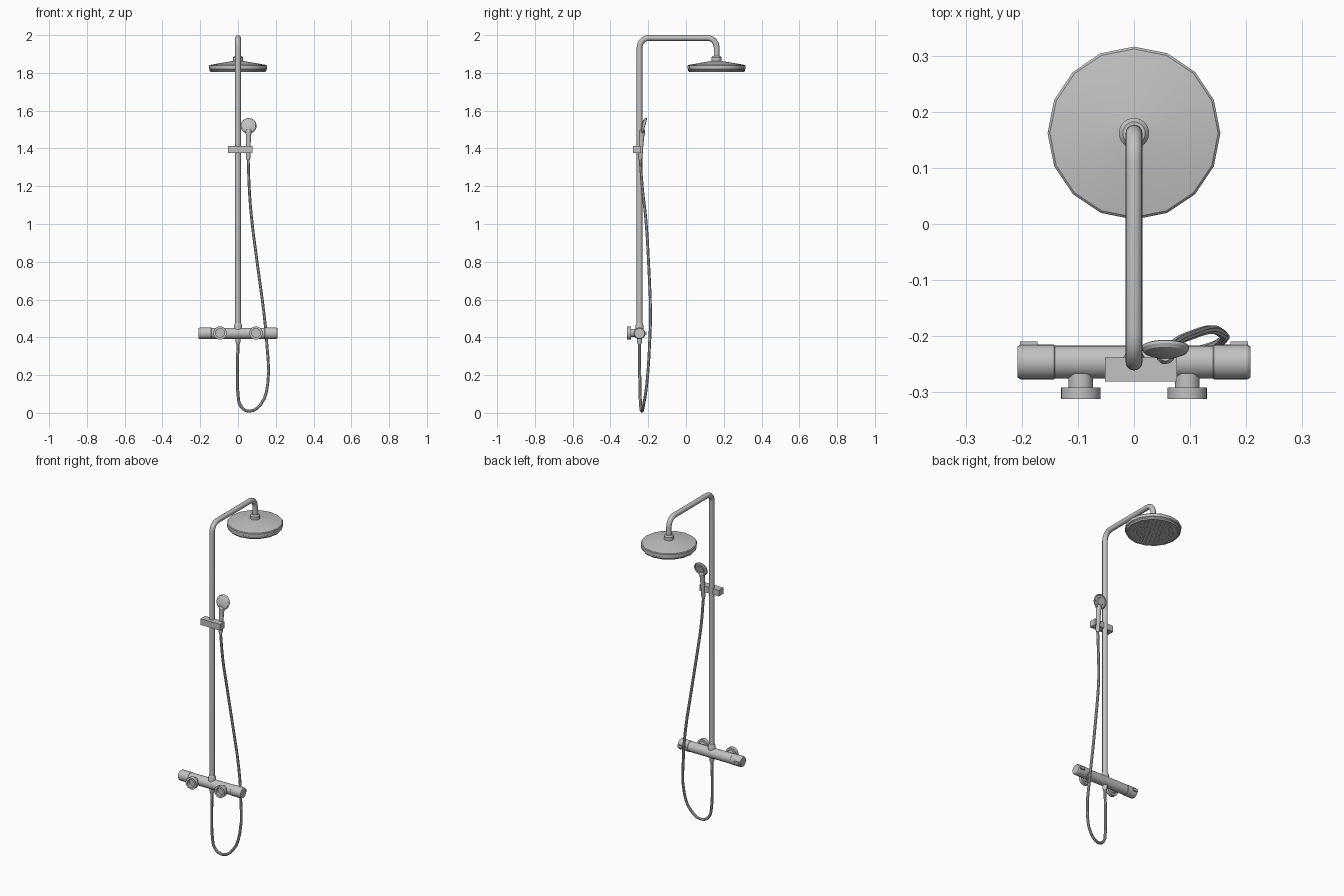
import bpy, bmesh, math
from mathutils import Matrix, Vector

if "Cube" in bpy.data.objects:
    bpy.data.objects.remove(bpy.data.objects["Cube"])

chrome = bpy.data.materials.new("chrome_grey")
chrome.diffuse_color = (0.54, 0.54, 0.54, 1)
chrome.use_nodes = True
chrome.node_tree.nodes["Principled BSDF"].inputs["Base Color"].default_value = chrome.diffuse_color


def finish(ob, angle=32):
    ob.data.materials.clear()
    ob.data.materials.append(chrome)
    bpy.ops.object.select_all(action='DESELECT')
    ob.select_set(True)
    bpy.context.view_layer.objects.active = ob
    bpy.ops.object.shade_smooth_by_angle(angle=math.radians(angle))
    return ob


def from_bmesh(name, bm):
    bmesh.ops.recalc_face_normals(bm, faces=bm.faces)
    me = bpy.data.meshes.new(name)
    bm.to_mesh(me)
    bm.free()
    ob = bpy.data.objects.new(name, me)
    bpy.context.collection.objects.link(ob)
    return finish(ob)


def lathe(name, profile, loc, rot=Matrix(), segs=24):
    """Spin (radius, height) points around local z; radius 0 closes the end."""
    bm = bmesh.new()
    rings = []
    for r, h in profile:
        n = 1 if r == 0 else segs
        rings.append([bm.verts.new((r * math.cos(math.tau * i / segs),
                                    r * math.sin(math.tau * i / segs), h)) for i in range(n)])
    for a, b in zip(rings, rings[1:]):
        for i in range(segs):
            j = (i + 1) % segs
            vs = [a[i % len(a)], a[j % len(a)], b[j % len(b)], b[i % len(b)]]
            bm.faces.new(list(dict.fromkeys(vs)))
    bm.transform(Matrix.Translation(loc) @ rot)
    return from_bmesh(name, bm)


def box(name, lo, hi):
    bm = bmesh.new()
    bmesh.ops.create_cube(bm, size=1)
    for v in bm.verts:
        v.co = [lo[k] + (v.co[k] + 0.5) * (hi[k] - lo[k]) for k in range(3)]
    return from_bmesh(name, bm)


def tube(name, pts, radius, sides=16, smooth_path=False):
    cu = bpy.data.curves.new(name, 'CURVE')
    cu.dimensions = '3D'
    cu.bevel_depth = radius
    cu.bevel_resolution = (sides - 4) // 2
    cu.use_fill_caps = True
    cu.resolution_u = 3
    sp = cu.splines.new('BEZIER' if smooth_path else 'POLY')
    if smooth_path:
        sp.bezier_points.add(len(pts) - 1)
        for p, co in zip(sp.bezier_points, pts):
            p.co = co
            p.handle_left_type = p.handle_right_type = 'AUTO'
    else:
        sp.points.add(len(pts) - 1)
        for p, co in zip(sp.points, pts):
            p.co = (*co, 1)
    tmp = bpy.data.objects.new(name + "_path", cu)
    bpy.context.collection.objects.link(tmp)
    dg = bpy.context.evaluated_depsgraph_get()
    me = bpy.data.meshes.new_from_object(tmp.evaluated_get(dg))
    bpy.data.objects.remove(tmp)
    ob = bpy.data.objects.new(name, me)
    bpy.context.collection.objects.link(ob)
    return finish(ob, 40)


PY, HY = -0.246, 0.162            # riser and shower head positions in y
ZB = 0.421                        # mixer bar height
RX = Matrix.Rotation(math.pi / 2, 4, 'Y')     # local z -> +x
RY = Matrix.Rotation(math.pi / 2, 4, 'X')     # local z -> -y

# riser pipe with two rounded bends
bend, zt = 0.05, 1.985
pts = [(0, PY, 0.44)]
for cy, start in ((PY + bend, math.pi), (HY - bend, math.pi / 2)):
    for i in range(8):
        a = start - math.pi / 2 * i / 7
        pts.append((0, cy + bend * math.cos(a), zt - bend + bend * math.sin(a)))
pts.append((0, HY, 1.87))
tube("riser_pipe", pts, 0.015)

# overhead shower
lathe("shower_head", [(0, 1.808), (0.143, 1.808), (0.146, 1.805), (0.151, 1.812), (0.151, 1.819),
                      (0.154, 1.821), (0.154, 1.838), (0.15, 1.842), (0.027, 1.863), (0, 1.863)],
      (0, HY, 0), segs=16)
lathe("shower_head_collar", [(0, 1.86), (0.027, 1.86), (0.027, 1.882), (0.02, 1.89), (0, 1.89)],
      (0, HY, 0))

# spray nozzles under the overhead shower
bm = bmesh.new()
for ring in range(1, 7):
    for i in range(ring * 6):
        a = math.tau * i / (ring * 6)
        r = ring * 0.022
        bmesh.ops.create_cone(bm, cap_ends=True, segments=6, radius1=0.0025, radius2=0.004, depth=0.005,
                              matrix=Matrix.Translation((r * math.cos(a), HY + r * math.sin(a), 1.8065)))
from_bmesh("shower_head_nozzles", bm)

# thermostatic mixer bar with end handles
lathe("mixer_body", [(0, -0.145), (0.0295, -0.145), (0.0295, 0.145), (0, 0.145)], (0, PY, ZB), RX)
for s, side in ((-1, "left"), (1, "right")):
    lathe(side + "_handle", [(0, 0.139), (0.028, 0.139), (0.031, 0.143), (0.031, 0.202), (0.027, 0.208), (0, 0.208)],
          (0, PY, ZB), RX if s > 0 else Matrix.Rotation(math.pi, 4, 'Z') @ RX)
    xs = sorted((s * 0.172, s * 0.203))
    box(side + "_handle_button", (xs[0], PY + 0.02, ZB - 0.008), (xs[1], PY + 0.037, ZB + 0.008))
    # wall union: neck and hollow flange
    lathe(side + "_wall_union", [(0, 0.02), (0.022, 0.02), (0.022, 0.045), (0.035, 0.045), (0.035, 0.066),
                                 (0.023, 0.066), (0.023, 0.047), (0, 0.047)],
          (s * 0.095, PY, ZB + 0.002), RY)
lathe("riser_collar", [(0, 0.44), (0.021, 0.44), (0.021, 0.463), (0.016, 0.475), (0, 0.475)], (0, PY, 0))
lathe("hose_outlet", [(0, 0.365), (0.010, 0.365), (0.014, 0.38), (0.014, 0.4), (0, 0.4)], (0, PY, 0), segs=16)

# sliding holder on the riser
box("handset_holder", (-0.052, -0.281, 1.377), (0.077, -0.238, 1.414))

# hand shower: tilted disc and tapering handle
HX = 0.056
lathe("handset_head", [(0, -0.010), (0.026, -0.009), (0.038, -0.004), (0.042, 0.002), (0.042, 0.007),
                       (0.038, 0.009), (0.035, 0.006), (0.022, 0.006), (0.020, 0.009), (0, 0.009)],
      (HX, -0.225, 1.521), Matrix.Rotation(math.radians(-105), 4, 'X'))
low, high = Vector((HX - 0.002, -0.243, 1.34)), Vector((HX, -0.232, 1.50))
axis = high - low
lathe("handset_handle", [(0, 0), (0.009, 0), (0.012, 0.012), (0.012, 0.08), (0.014, 0.13), (0.017, 0.15), (0.012, axis.length),
                         (0, axis.length)], low, axis.to_track_quat('Z', 'Y').to_matrix().to_4x4(), 16)

# flexible hose from the handset down and back up to the mixer
hose = [(0.054, -0.243, 1.345), (0.06, -0.230, 1.18), (0.072, -0.213, 1.03), (0.105, -0.197, 0.77),
        (0.137, -0.188, 0.53), (0.153, -0.193, 0.36), (0.157, -0.208, 0.15), (0.12, -0.224, 0.045),
        (0.06, -0.234, 0.009), (0.015, -0.24, 0.035), (0, -0.243, 0.10), (-0.003, -0.245, 0.2), (0, PY, 0.375)]
tube("shower_hose", hose, 0.008, 8, True)
